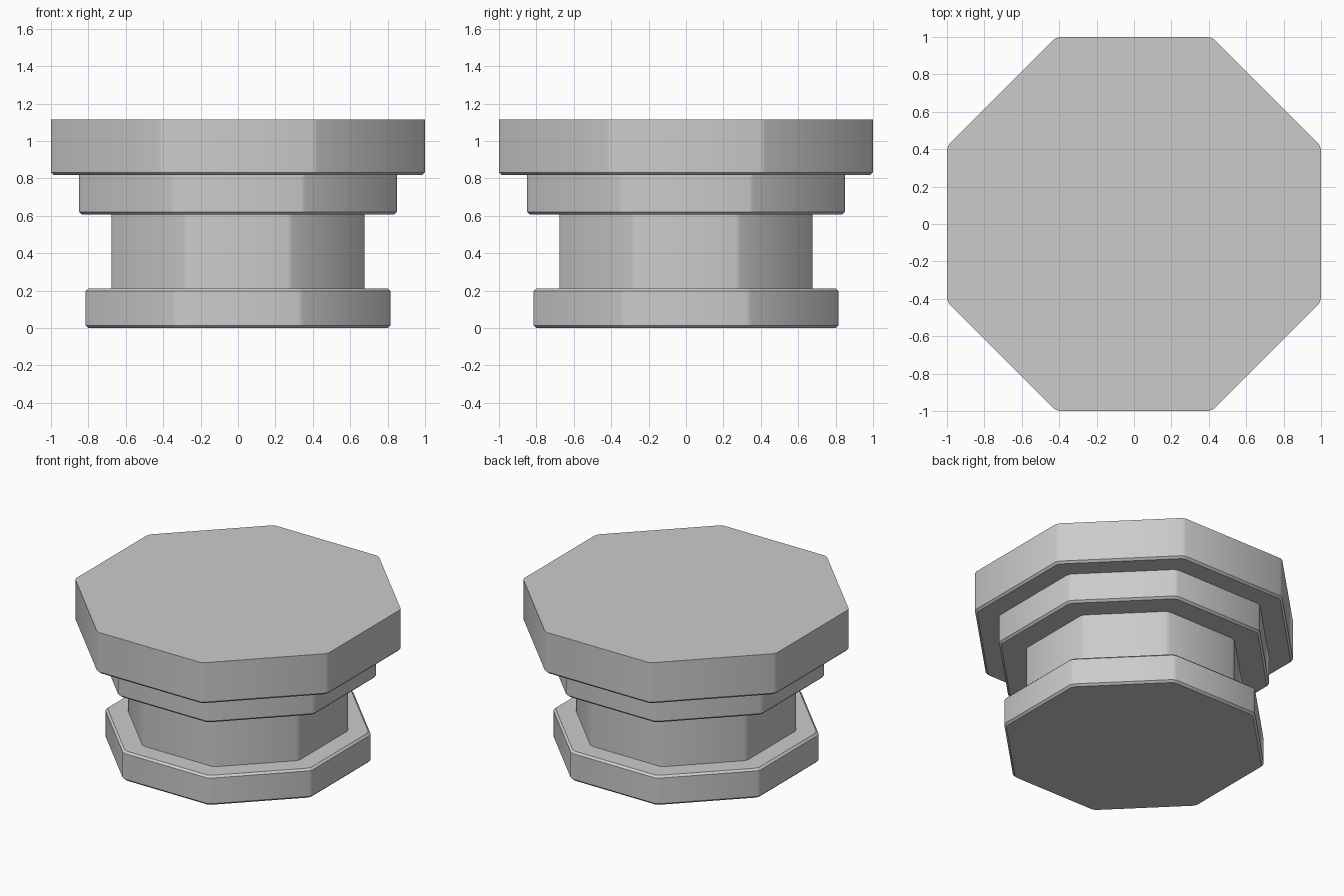
import bpy, bmesh
from math import pi, cos, sin, tan

if "Cube" in bpy.data.objects:
    bpy.data.objects.remove(bpy.data.objects["Cube"])

def ring(bm, apothem, z, cut=0.015):
    # octagon with slightly clipped corners, flats facing the axes
    verts = []
    for k in range(8):
        half = apothem * tan(pi / 8) - cut
        a = k * pi / 4
        for t in (-half, half):
            verts.append(bm.verts.new((apothem * cos(a) - t * sin(a),
                                       apothem * sin(a) + t * cos(a), z)))
    return verts

def octagon_part(name, profile):
    bm = bmesh.new()
    rings = [ring(bm, r, z) for r, z in profile]
    for lo, hi in zip(rings, rings[1:]):
        for i in range(16):
            j = (i + 1) % 16
            bm.faces.new((lo[i], lo[j], hi[j], hi[i]))
    bm.faces.new(rings[0][::-1])
    bm.faces.new(rings[-1])
    mesh = bpy.data.meshes.new(name)
    bm.to_mesh(mesh)
    bm.free()
    obj = bpy.data.objects.new(name, mesh)
    bpy.context.collection.objects.link(obj)
    bpy.ops.object.select_all(action='DESELECT')
    obj.select_set(True)
    bpy.context.view_layer.objects.active = obj
    bpy.ops.object.shade_smooth_by_angle(angle=pi / 6)
    return obj

b = 0.014  # edge chamfer

# foot plate, chamfered top and bottom
octagon_part("base_plate", [(0.816 - b, 0), (0.816, b), (0.816, 0.211 - b), (0.816 - b, 0.211)])
# column
octagon_part("column", [(0.677, 0.211), (0.677, 0.607)])
# middle tier and top slab, chamfered underneath
octagon_part("middle_tier", [(0.849 - b, 0.607), (0.849, 0.607 + b), (0.849, 0.818)])
octagon_part("top_slab", [(1 - b, 0.818), (1, 0.818 + b), (1, 1.114)])
